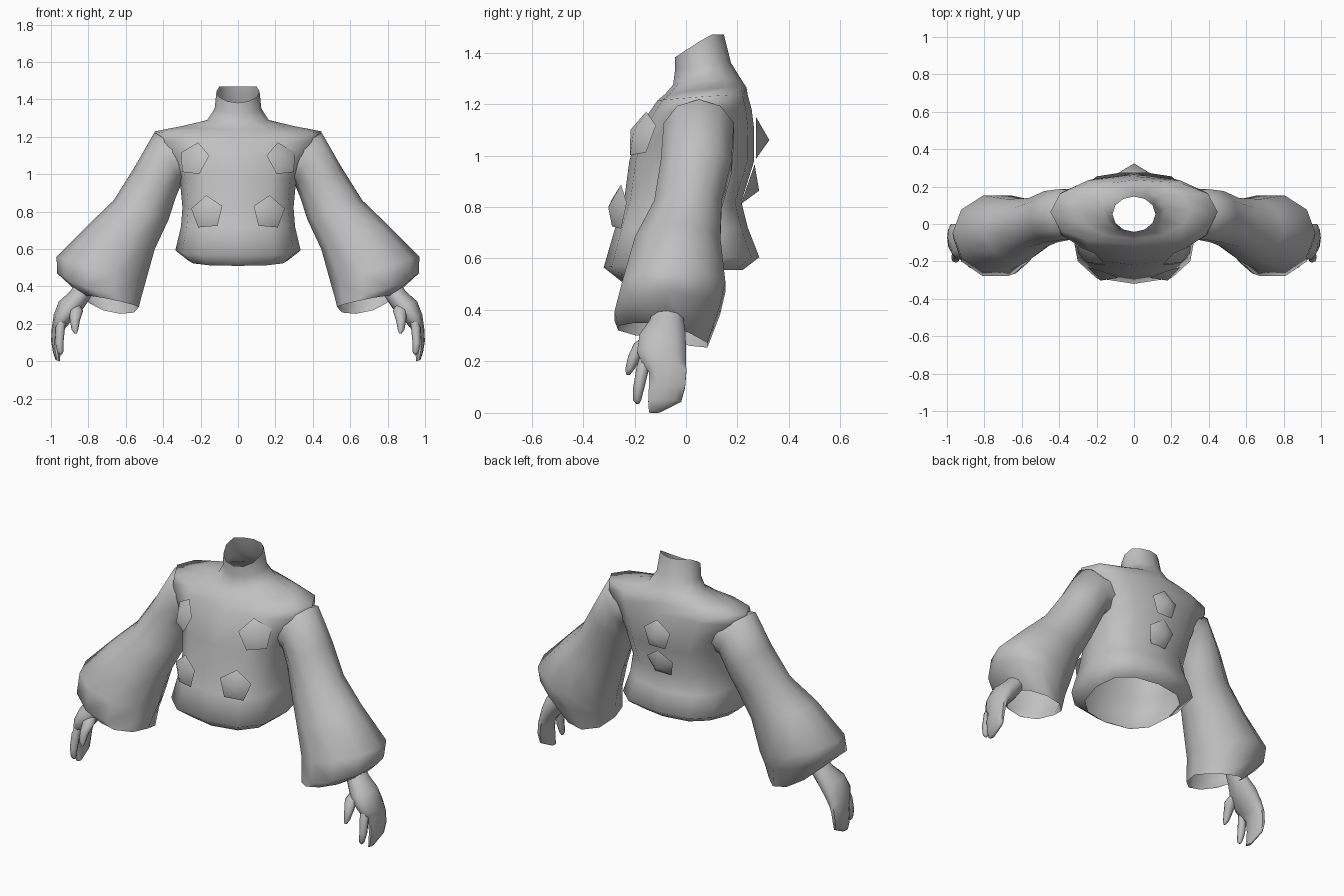
import bpy, bmesh, math
from mathutils import Vector

if "Cube" in bpy.data.objects:
    bpy.data.objects.remove(bpy.data.objects["Cube"])

grey = bpy.data.materials.new("plain grey")
grey.diffuse_color = (0.53, 0.53, 0.53, 1)
grey.use_nodes = True
grey.node_tree.nodes["Principled BSDF"].inputs["Base Color"].default_value = grey.diffuse_color


def make(name, bm, angle=60):
    me = bpy.data.meshes.new(name)
    bm.to_mesh(me)
    bm.free()
    me.materials.append(grey)
    ob = bpy.data.objects.new(name, me)
    bpy.context.collection.objects.link(ob)
    bpy.ops.object.select_all(action='DESELECT')
    ob.select_set(True)
    bpy.context.view_layer.objects.active = ob
    bpy.ops.object.shade_smooth_by_angle(angle=math.radians(angle))
    return ob


def loft(name, rings, cap_end=False, angle=60):
    """Skin a list of equal-length point rings."""
    bm = bmesh.new()
    rows = [[bm.verts.new(p) for p in r] for r in rings]
    n = len(rows[0])
    for a, b in zip(rows, rows[1:]):
        for i in range(n):
            j = (i + 1) % n
            bm.faces.new((a[i], a[j], b[j], b[i]))
    if cap_end:
        bm.faces.new(rows[-1])
    bmesh.ops.recalc_face_normals(bm, faces=bm.faces)
    return make(name, bm, angle)


def mirror(ob, name):
    """Make the opposite-side copy."""
    bm = bmesh.new()
    bm.from_mesh(ob.data)
    for v in bm.verts:
        v.co.x *= -1
    bmesh.ops.reverse_faces(bm, faces=bm.faces)
    return make(name, bm, 70)


def angles(n):
    return [2 * math.pi * i / n for i in range(n)]


def spow(v, e):
    return math.copysign(abs(v) ** e, v)


# Torso: half width, front y, back y, front z, back z, squareness
torso = [
    (.27, -.25, .22, .51, .555, .8), (.335, -.32, .285, .565, .605, .74),
    (.305, -.275, .24, .72, .72, .76), (.297, -.24, .215, .83, .82, .78),
    (.312, -.22, .265, .98, .98, .76), (.365, -.19, .265, 1.08, 1.10, .76),
    (.437, -.145, .255, 1.165, 1.18, .82), (.447, -.11, .24, 1.215, 1.235, .85),
    (.30, -.08, .235, 1.24, 1.265, .95), (.165, -.05, .215, 1.275, 1.295, 1),
    (.125, -.043, .175, 1.33, 1.36, 1), (.115, -.042, .147, 1.382, 1.47, 1),
]


def torso_ring(w, yf, yb, zf, zb, e):
    pts = []
    for a in angles(12):
        y = (yf + yb) / 2 + (yb - yf) / 2 * spow(math.sin(a), e)
        t = min(1, (y - yf) / (yb - yf) * 1.4)
        pts.append((w * spow(math.cos(a), e), y, zf + (zb - zf) * t))
    return pts


loft("jacket_body", [torso_ring(*r) for r in torso], angle=80)

# Sleeve: inner x, z; outer x, z; front y, back y; drop of front edge, back edge
sleeve = [
    (.14, 1.0, .32, 1.21, -.07, .175, 0, 0), (.30, .955, .45, 1.218, -.088, .188, 0, 0),
    (.335, .87, .555, 1.035, -.10, .178, 0, 0), (.37, .76, .665, .86, -.125, .14, 0, 0),
    (.445, .60, .80, .73, -.20, .135, 0, 0), (.495, .42, .97, .56, -.25, .155, 0, 0),
    (.515, .35, .967, .47, -.28, .135, .035, .01), (.53, .29, .82, .35, -.265, .085, -.01, .06),
]


def sleeve_ring(xi, zi, xo, zo, yf, yb, df, db):
    pts = []
    for a in angles(10):
        t = .5 + .5 * math.cos(a)
        s = math.sin(a)
        pts.append((xi + (xo - xi) * t, (yf + yb) / 2 + (yb - yf) / 2 * s * 1.04,
                    zi + (zo - zi) * t - (db if s > 0 else df) * abs(s)))
    return pts


sl = loft("sleeve_left", [sleeve_ring(*r) for r in sleeve], angle=70)
mirror(sl, "sleeve_right")

# Hand with joined fingers: z, centre x, half thickness, front y, back y
palm = [
    (.42, .80, .05, -.12, -.01), (.355, .845, .055, -.145, -.005), (.30, .893, .065, -.185, .003),
    (.235, .935, .05, -.195, .005), (.19, .957, .035, -.175, .005), (.16, .967, .03, -.148, .005),
    (.10, .973, .026, -.148, .0), (.045, .97, .02, -.15, -.015), (.003, .963, .012, -.145, -.10),
]
rings = [[(x + h * math.cos(a), (f + b) / 2 + (b - f) / 2 * math.sin(a), z + .3 * h * math.cos(a))
          for a in angles(10)] for z, x, h, f, b in palm]
h = loft("hand_left", rings, True)
mirror(h, "hand_right")

# Separate finger and thumb: x, y, z, radius
digits = {
    "finger": [(.935, -.15, .25, .02), (.95, -.167, .18, .025), (.955, -.183, .10, .022),
               (.95, -.19, .05, .016), (.948, -.188, .035, .006)],
    "thumb": [(.875, -.12, .31, .03), (.865, -.165, .27, .037), (.872, -.198, .22, .027),
              (.872, -.218, .17, .018), (.868, -.225, .148, .007)],
}
for name, path in digits.items():
    rings = [[(x + r * math.cos(a), y + r * math.sin(a), z) for a in angles(8)] for x, y, z, r in path]
    d = loft(name + "_left", rings, True)
    mirror(d, name + "_right")


def stud(name, centre, normal, radius, height, spin):
    """Shallow five-sided pyramid facing along normal."""
    n = Vector(normal).normalized()
    side = Vector((0, 0, 1)).cross(n).normalized()
    up = n.cross(side)
    c = Vector(centre)
    bm = bmesh.new()
    tip = bm.verts.new(c + n * height)
    rim = [bm.verts.new(c + radius * (math.sin(a + spin) * side + math.cos(a + spin) * up))
           for a in angles(5)]
    for i in range(5):
        bm.faces.new((tip, rim[i], rim[(i + 1) % 5]))
    bmesh.ops.recalc_face_normals(bm, faces=bm.faces)
    return make(name, bm, 70)


# Pentagon studs on the chest and back
s = stud("chest_stud_upper_left", (.235, -.172, 1.08), (.5, -.8, .28), .095, .04, -.1)
mirror(s, "chest_stud_upper_right")
s = stud("chest_stud_lower_left", (.165, -.262, .795), (.33, -.93, .08), .093, .043, .08)
mirror(s, "chest_stud_lower_right")
stud("back_stud_upper", (0, .272, 1.06), (0, 1, 0), .09, .052, 0)
stud("back_stud_lower", (0, .237, .88), (0, 1, -.35), .09, .05, 0)
